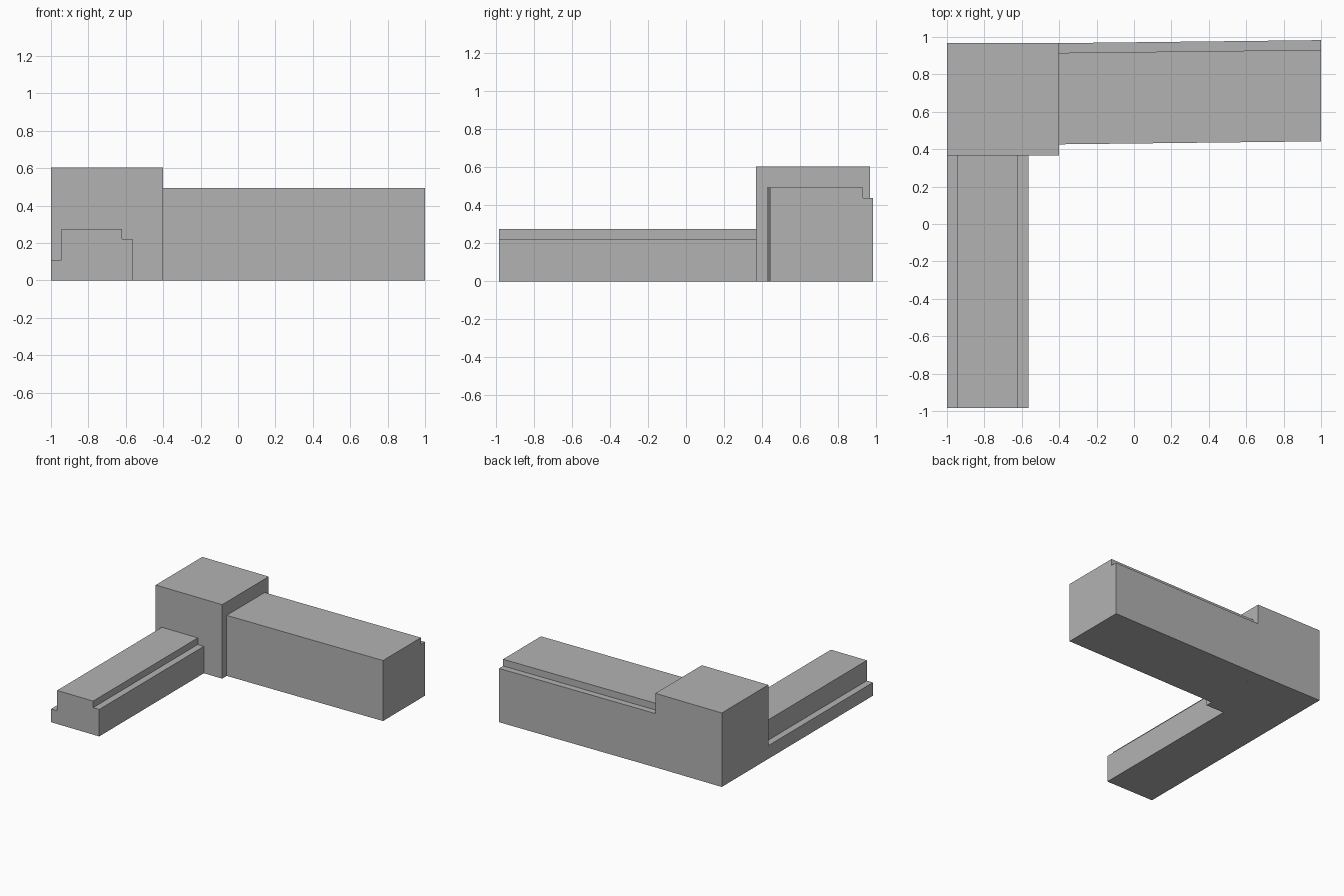
import bpy
import bmesh

if "Cube" in bpy.data.objects:
    bpy.data.objects.remove(bpy.data.objects["Cube"])

grey = bpy.data.materials.new("wall_grey")
grey.diffuse_color = (0.45, 0.45, 0.45, 1.0)
grey.use_nodes = True
grey.node_tree.nodes["Principled BSDF"].inputs["Base Color"].default_value = grey.diffuse_color


def extrude(name, profile, start, end, place):
    """Closed prism: place(u, v, t) maps the profile at distance t to xyz."""
    bm = bmesh.new()
    rings = [[bm.verts.new(place(u, v, t)) for u, v in profile] for t in (start, end)]
    n = len(profile)
    bm.faces.new(rings[0])
    bm.faces.new(rings[1])
    for i in range(n):
        j = (i + 1) % n
        bm.faces.new((rings[0][i], rings[0][j], rings[1][j], rings[1][i]))
    bmesh.ops.recalc_face_normals(bm, faces=bm.faces)
    mesh = bpy.data.meshes.new(name)
    bm.to_mesh(mesh)
    bm.free()
    mesh.materials.append(grey)
    obj = bpy.data.objects.new(name, mesh)
    bpy.context.collection.objects.link(obj)
    return obj


# Corner block: plan outline raised to full height
extrude("corner_block",
        [(-1.0, 0.367), (-0.4, 0.367), (-0.4, 0.967), (-1.0, 0.967)],
        0.0, 0.604, lambda x, y, z: (x, y, z))

# Low front wing: stepped ledges on both sides, running along y
extrude("front_wing",
        [(-1.0, 0.0), (-0.565, 0.0), (-0.565, 0.22), (-0.62, 0.22),
         (-0.62, 0.274), (-0.945, 0.274), (-0.945, 0.108), (-1.0, 0.108)],
        -0.983, 0.367, lambda x, z, y: (x, y, z))

# Tall side wing: ledge at the back, slightly skewed towards the back along x
SKEW = 0.016 / 1.4
extrude("side_wing",
        [(0.426, 0.0), (0.967, 0.0), (0.967, 0.439), (0.915, 0.439),
         (0.915, 0.494), (0.426, 0.494)],
        -0.4, 1.0, lambda y, z, x: (x, y + SKEW * (x + 0.4), z))
